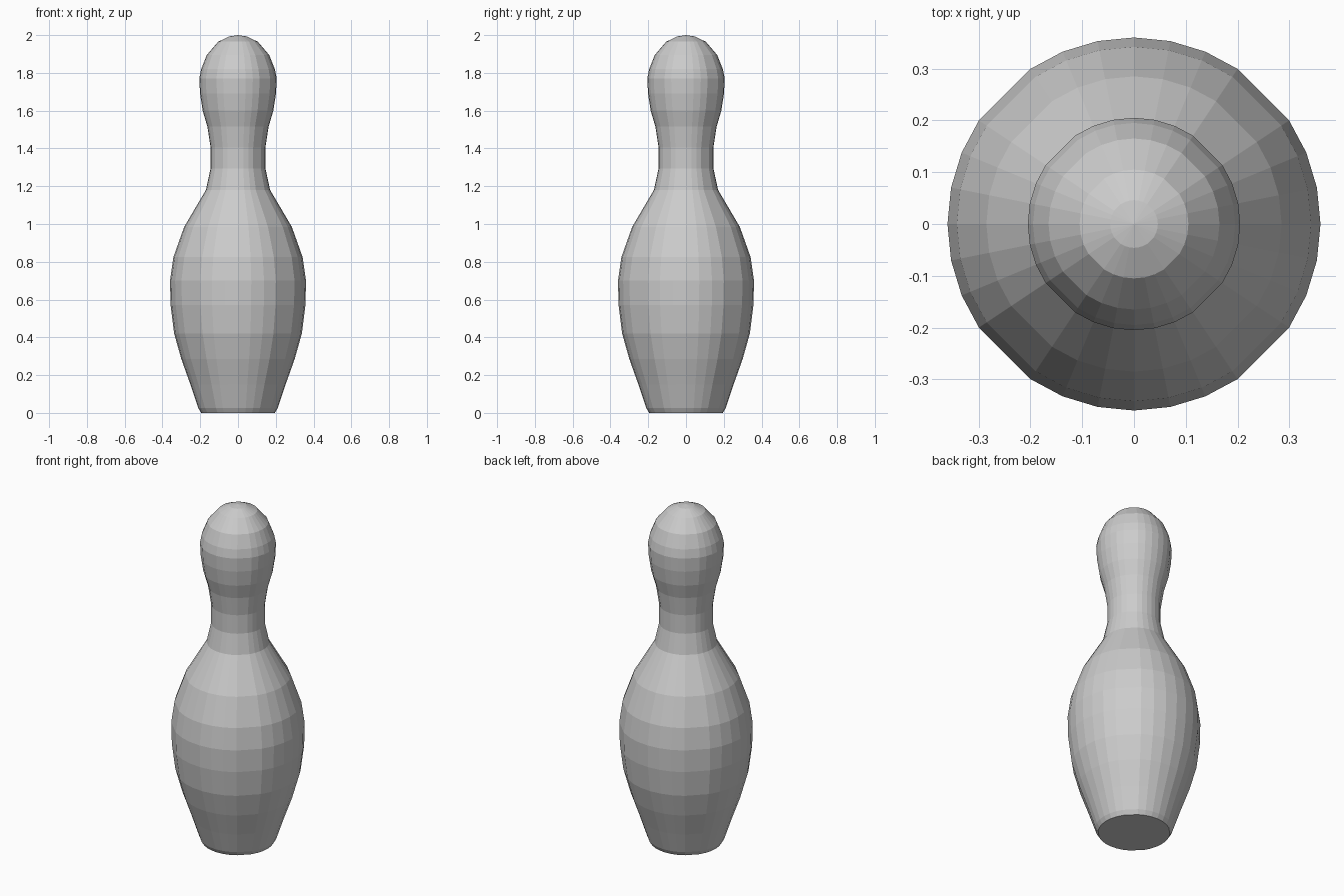
import bpy, bmesh, math

default = bpy.data.objects.get("Cube")
if default:
    bpy.data.objects.remove(default, do_unlink=True)

# Single grey finish
grey = bpy.data.materials.new("plain grey")
grey.use_nodes = True
colour = (0.6, 0.6, 0.6, 1)
grey.diffuse_color = colour
grey.node_tree.nodes["Principled BSDF"].inputs["Base Color"].default_value = colour

# Half outline as (radius, height), from foot to crown
PROFILE = [
    (0.195, 0), (0.21, 0.025), (0.252, 0.15), (0.3, 0.285), (0.338, 0.42),
    (0.357, 0.57), (0.36, 0.7), (0.342, 0.825), (0.285, 0.985), (0.17, 1.18),
    (0.145, 1.295), (0.145, 1.405), (0.162, 1.515), (0.187, 1.6), (0.201, 1.69),
    (0.205, 1.77), (0.195, 1.82), (0.165, 1.895), (0.105, 1.965), (0.046, 1.993),
]
# Steps of a 32-part circle, with the four diagonal corners left out
ANGLES = [math.tau * i / 32 for i in range(32) if i % 8 != 4]
SIDES = len(ANGLES)

# Turned body with flat facets
bm = bmesh.new()
rings = [[bm.verts.new((r * math.cos(a), r * math.sin(a), z)) for a in ANGLES]
         for r, z in PROFILE]
for lower, upper in zip(rings, rings[1:]):
    for i in range(SIDES):
        j = (i + 1) % SIDES
        bm.faces.new((lower[i], lower[j], upper[j], upper[i]))

# Flat foot and pointed crown
bm.faces.new(rings[0][::-1])
tip = bm.verts.new((0, 0, 2))
for i in range(SIDES):
    bm.faces.new((rings[-1][i], rings[-1][(i + 1) % SIDES], tip))

mesh = bpy.data.meshes.new("bowling_pin")
bm.to_mesh(mesh)
bm.free()
mesh.materials.append(grey)
pin = bpy.data.objects.new("bowling_pin", mesh)
bpy.context.collection.objects.link(pin)
